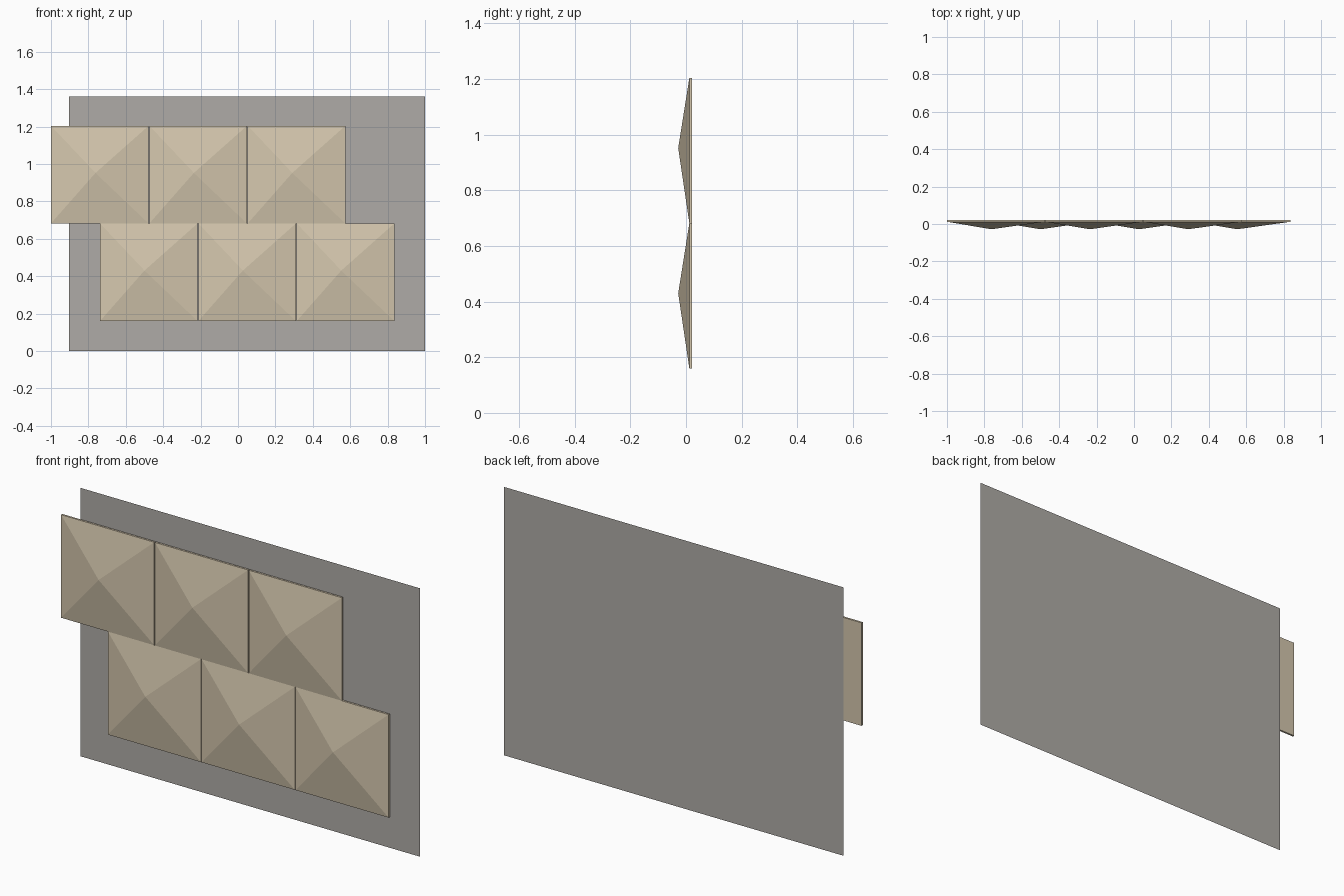
import bpy
import bmesh

if "Cube" in bpy.data.objects:
    bpy.data.objects.remove(bpy.data.objects["Cube"])


def make_material(name, color):
    mat = bpy.data.materials.new(name)
    mat.diffuse_color = (*color, 1.0)
    mat.use_nodes = True
    mat.node_tree.nodes["Principled BSDF"].inputs["Base Color"].default_value = mat.diffuse_color
    return mat


def make_object(name, mat, verts, faces):
    mesh = bpy.data.meshes.new(name)
    bm = bmesh.new()
    vs = [bm.verts.new(v) for v in verts]
    for f in faces:
        bm.faces.new([vs[i] for i in f])
    bm.normal_update()
    bm.to_mesh(mesh)
    bm.free()
    mesh.materials.append(mat)
    obj = bpy.data.objects.new(name, mesh)
    bpy.context.collection.objects.link(obj)
    return obj


sand = make_material("sand_stone", (0.66, 0.57, 0.42))
grey = make_material("warm_grey", (0.43, 0.41, 0.385))

# Backing wall: one thin sheet facing the front
make_object("backing_wall", grey,
            [(-0.904, 0.028, 0), (1, 0.028, 0), (1, 0.028, 1.36), (-0.904, 0.028, 1.36)],
            [(0, 1, 2, 3)])

# Tile: shallow slab with a slightly off-centre pyramid on its front
SIZE, PITCH = 0.522, 0.526
BACK, RIM, TIP = 0.022, 0.012, -0.028


def make_tile(name, x, z):
    corners = [(x, z), (x + SIZE, z), (x + SIZE, z + SIZE), (x, z + SIZE)]
    verts = [(cx, y, cz) for y in (RIM, BACK) for cx, cz in corners]
    verts.append((x + SIZE / 2 - 0.023, TIP, z + SIZE / 2 + 0.009))
    faces = [(7, 6, 5, 4)]
    for i in range(4):
        j = (i + 1) % 4
        faces.append((i, j, 8))             # pyramid side
        faces.append((j, i, i + 4, j + 4))  # slab edge
    make_tile_obj = make_object(name, sand, verts, faces)
    return make_tile_obj


# Two staggered rows of three tiles
for row, (x0, z0) in {"lower": (-0.738, 0.16), "upper": (-1.0, 0.682)}.items():
    for i in range(3):
        make_tile(f"{row}_tile_{i + 1}", x0 + i * PITCH, z0)
